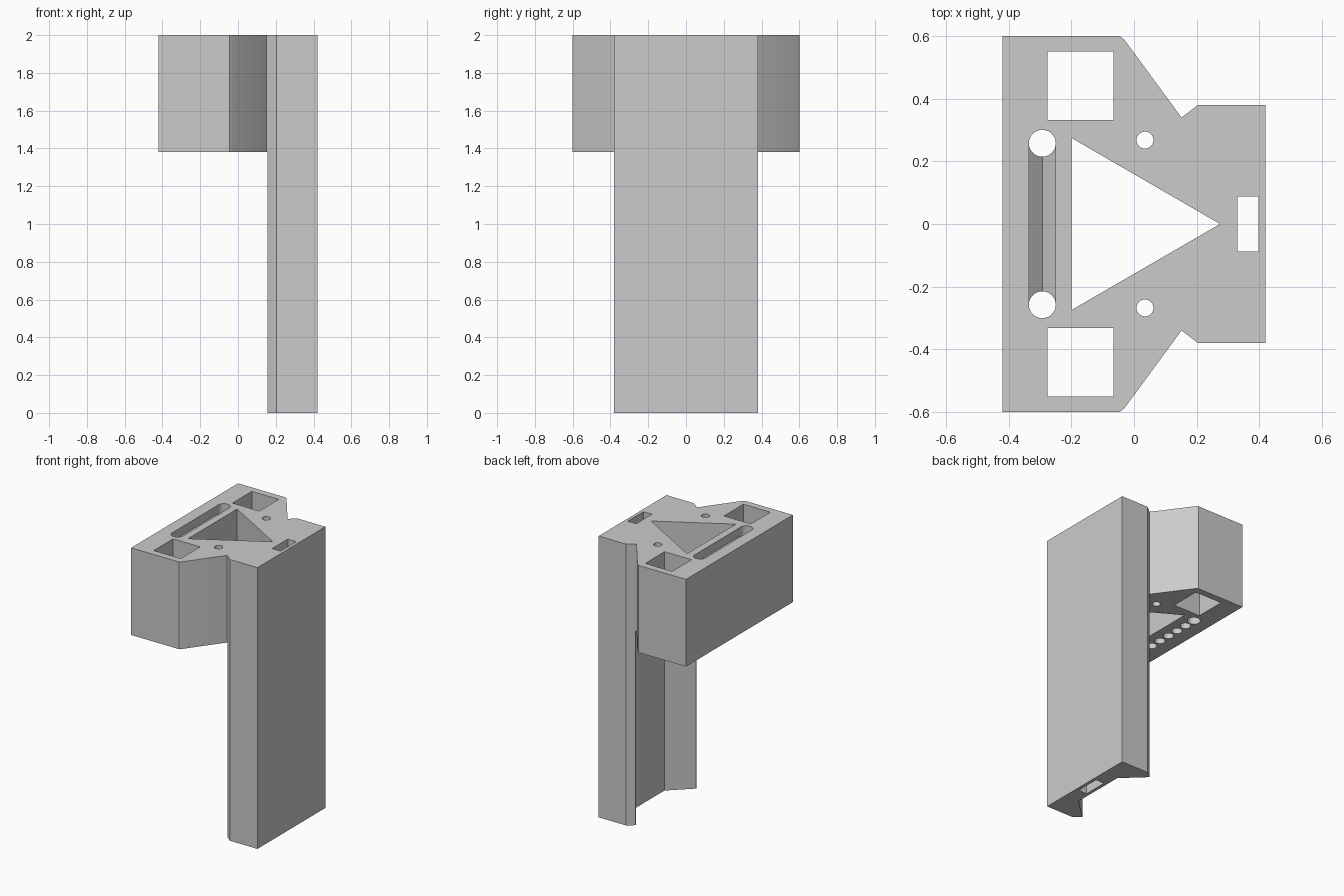
import bpy, bmesh, math
from mathutils import Vector

cube = bpy.data.objects.get("Cube")
if cube:
    bpy.data.objects.remove(cube)

TOP, LEDGE = 2.0, 1.38

grey = bpy.data.materials.new("plain_grey")
grey.use_nodes = True
grey.diffuse_color = (0.6, 0.6, 0.6, 1)
grey.node_tree.nodes["Principled BSDF"].inputs["Base Color"].default_value = (0.6, 0.6, 0.6, 1)


def prism(name, points, low, high, axis="z"):
    """Extrude a closed profile along z, or an x-z profile along y."""
    bm = bmesh.new()
    place = (lambda p: (p[0], p[1], low)) if axis == "z" else (lambda p: (p[0], low, p[1]))
    face = bm.faces.new([bm.verts.new(place(p)) for p in points])
    new = bmesh.ops.extrude_face_region(bm, geom=[face])["geom"]
    shift = Vector((0, 0, high - low)) if axis == "z" else Vector((0, high - low, 0))
    bmesh.ops.translate(bm, vec=shift, verts=[v for v in new if isinstance(v, bmesh.types.BMVert)])
    bmesh.ops.recalc_face_normals(bm, faces=bm.faces)
    mesh = bpy.data.meshes.new(name)
    bm.to_mesh(mesh)
    bm.free()
    mesh.materials.append(grey)
    obj = bpy.data.objects.new(name, mesh)
    bpy.context.collection.objects.link(obj)
    return obj


def mirrored(half):
    return half + [(x, -y) for x, y in reversed(half)]


def rect(x0, x1, y0, y1):
    return [(x0, y0), (x1, y0), (x1, y1), (x0, y1)]


def circle(x, y, r, n=32):
    return [(x + r * math.cos(2 * math.pi * i / n), y + r * math.sin(2 * math.pi * i / n))
            for i in range(n)]


def cut(target, cutter):
    cutter.hide_render = True
    mod = target.modifiers.new(cutter.name, "BOOLEAN")
    mod.operation, mod.solver, mod.object = "DIFFERENCE", "EXACT", cutter
    bpy.context.view_layer.objects.active = target
    bpy.ops.object.modifier_apply(modifier=mod.name)
    bpy.data.objects.remove(cutter)


# Full outline, with the notch between head and upright
body = prism("bracket_body", mirrored([(-0.42, 0.6), (-0.045, 0.6), (-0.03, 0.588), (0.152, 0.34),
                                       (0.205, 0.381), (0.42, 0.381)]), 0, TOP)

# Clear below the head, leaving the channelled upright
cut(body, prism("lower_clearance", mirrored([(-1, 1), (0.157, 1), (0.157, 0.338), (0.307, 0.196)]),
                -0.1, LEDGE))

# Slot running the whole height of the upright
cut(body, prism("upright_slot", rect(0.33, 0.397, -0.088, 0.088), -0.1, 2.1))

# Triangular opening through the head
cut(body, prism("triangle_opening", [(-0.2, 0.275), (-0.2, -0.275), (0.275, 0)], 1.2, 2.1))

# V-bottomed groove in the top
gx, gr, gy = -0.293, 0.042, 0.258
cut(body, prism("top_groove", [(gx - gr, 2.1), (gx - gr, 1.94), (gx, 1.9), (gx + gr, 1.94),
                               (gx + gr, 2.1)], -gy, gy, "y"))

# Paired openings: square pockets, pin holes, groove end holes
for s in (1, -1):
    cut(body, prism("square_opening", rect(-0.277, -0.065, *sorted((s * 0.333, s * 0.551))), 1.2, 2.1))
    cut(body, prism("pin_hole", circle(0.035, s * 0.268, 0.027), 1.2, 2.1))
    cut(body, prism("groove_end_hole", circle(gx, s * gy, 0.043), 1.2, 2.1))

# Row of blind holes in the underside
for i in range(-2, 3):
    cut(body, prism("underside_hole", circle(gx, i * gy / 3, 0.035, 24), 1.2, 1.7))

# Smooth round walls, keep edges sharp
bpy.ops.object.select_all(action="DESELECT")
body.select_set(True)
bpy.context.view_layer.objects.active = body
bpy.ops.object.shade_smooth_by_angle(angle=math.radians(25))
